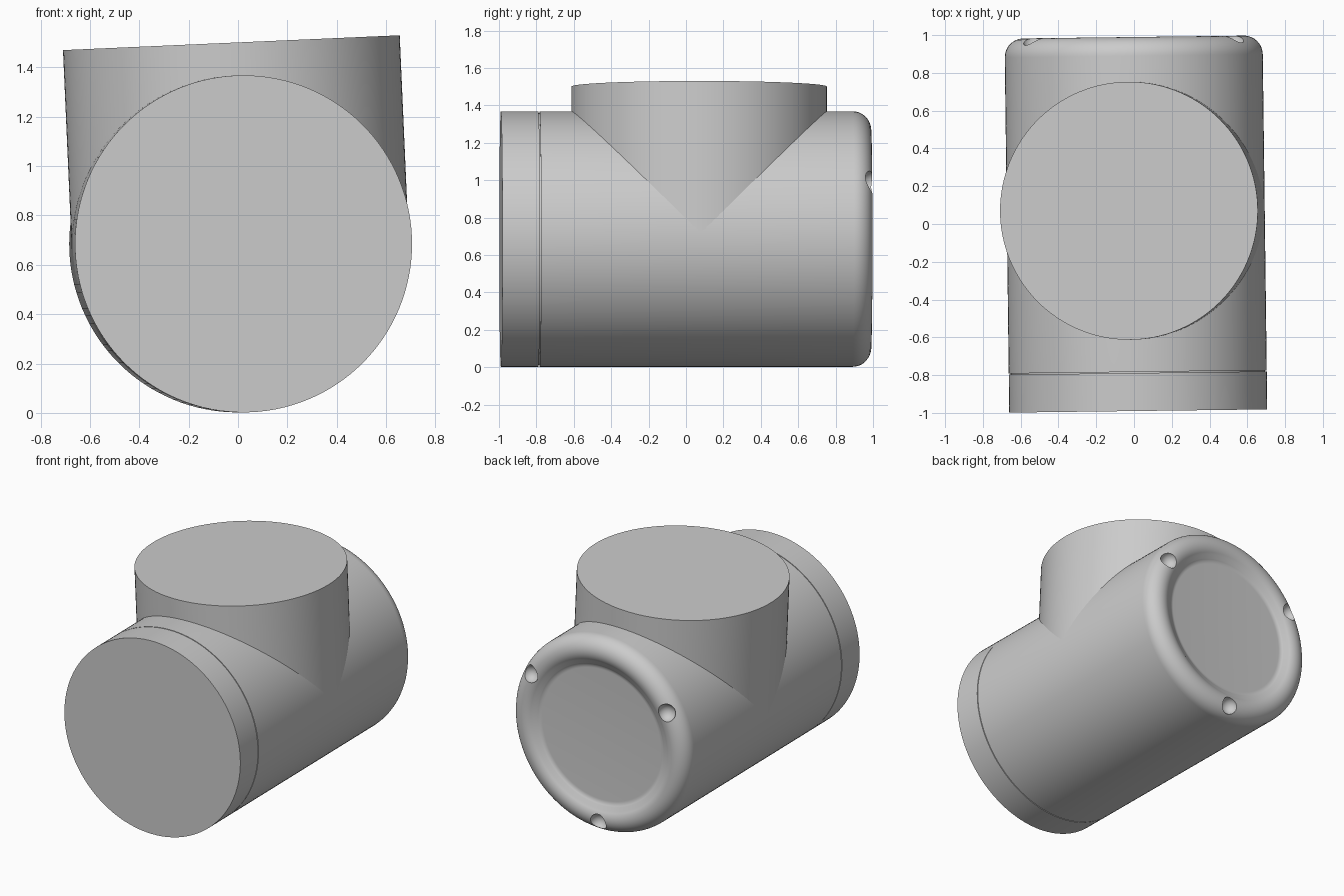
import bpy, bmesh
from math import sin, cos, pi, radians
from mathutils import Matrix

cube = bpy.data.objects.get("Cube")
if cube:
    bpy.data.objects.remove(cube, do_unlink=True)

R = 0.683       # radius shared by body and branch
MID = 0.685     # height of the body axis
YAW = 0.0125    # slight turn of the body
LEAN = 0.044    # slight lean of the branch

grey = bpy.data.materials.new("plain_grey")
grey.use_nodes = True
grey.diffuse_color = (0.6, 0.6, 0.6, 1)
grey.node_tree.nodes["Principled BSDF"].inputs["Base Color"].default_value = (0.6, 0.6, 0.6, 1)


def lathe(name, profile, matrix, segments=128):
    """Closed solid of revolution about local z from (radius, height) points."""
    bm = bmesh.new()
    rings = [[bm.verts.new((r * cos(2 * pi * i / segments), r * sin(2 * pi * i / segments), h))
              for i in range(segments)] for r, h in profile]
    for a, b in zip(rings, rings[1:]):
        for i in range(segments):
            j = (i + 1) % segments
            bm.faces.new((a[i], a[j], b[j], b[i]))
    bm.faces.new(rings[0][::-1])
    bm.faces.new(rings[-1])
    bm.normal_update()
    mesh = bpy.data.meshes.new(name)
    bm.to_mesh(mesh)
    bm.free()
    mesh.materials.append(grey)
    obj = bpy.data.objects.new(name, mesh)
    bpy.context.collection.objects.link(obj)
    obj.matrix_world = matrix
    return obj


def activate(obj):
    bpy.ops.object.select_all(action='DESELECT')
    obj.select_set(True)
    bpy.context.view_layer.objects.active = obj


def arc(cr, ch, radius, start, end, steps=10):
    angles = [radians(start + (end - start) * k / steps) for k in range(steps + 1)]
    return [(cr + radius * cos(a), ch + radius * sin(a)) for a in angles]


# Body: local z runs towards the back
along = (Matrix.Translation((0.01, 0, MID)) @ Matrix.Rotation(YAW, 4, 'Z')
         @ Matrix.Rotation(-pi / 2, 4, 'X'))
profile = [(R, -0.783)]
profile += arc(R - 0.1, 0.89, 0.1, 0, 130, 14)          # rolled rim
profile += arc(0.46, 1.0, 0.055, -50, -90, 5)           # hollow inside the rim
body = lathe("main_body", profile, along)

# Front collar, parted from the body by a thin groove
lathe("groove_core", [(R - 0.01, -0.81), (R - 0.01, -0.77)], along)
lathe("front_collar", [(R, -0.99), (R, -0.789)], along)

# Three dimples in the rolled rim
for k in range(3):
    a = radians(90 + 120 * k)
    spot = along @ Matrix.Translation((0.61 * cos(a), 0.61 * sin(a), 0.985))
    bpy.ops.mesh.primitive_uv_sphere_add(segments=24, ring_count=16, radius=0.06)
    cutter = bpy.context.object
    cutter.name = "dimple_cutter"
    cutter.hide_render = True
    cutter.matrix_world = spot
    cutter.data.materials.append(grey)
    activate(body)
    cut = body.modifiers.new("dimple", 'BOOLEAN')
    cut.operation = 'DIFFERENCE'
    cut.solver = 'EXACT'
    cut.object = cutter
    bpy.ops.object.modifier_apply(modifier=cut.name)
    bpy.data.objects.remove(cutter, do_unlink=True)

# Branch rising from the body axis
upward = Matrix.Translation((0.009, 0.07, MID)) @ Matrix.Rotation(-LEAN, 4, 'Y')
lathe("top_branch", [(R, 0.0), (R, 0.816)], upward)

for obj in bpy.context.scene.objects:
    if obj.type == 'MESH':
        activate(obj)
        bpy.ops.object.shade_smooth_by_angle(angle=radians(35))
